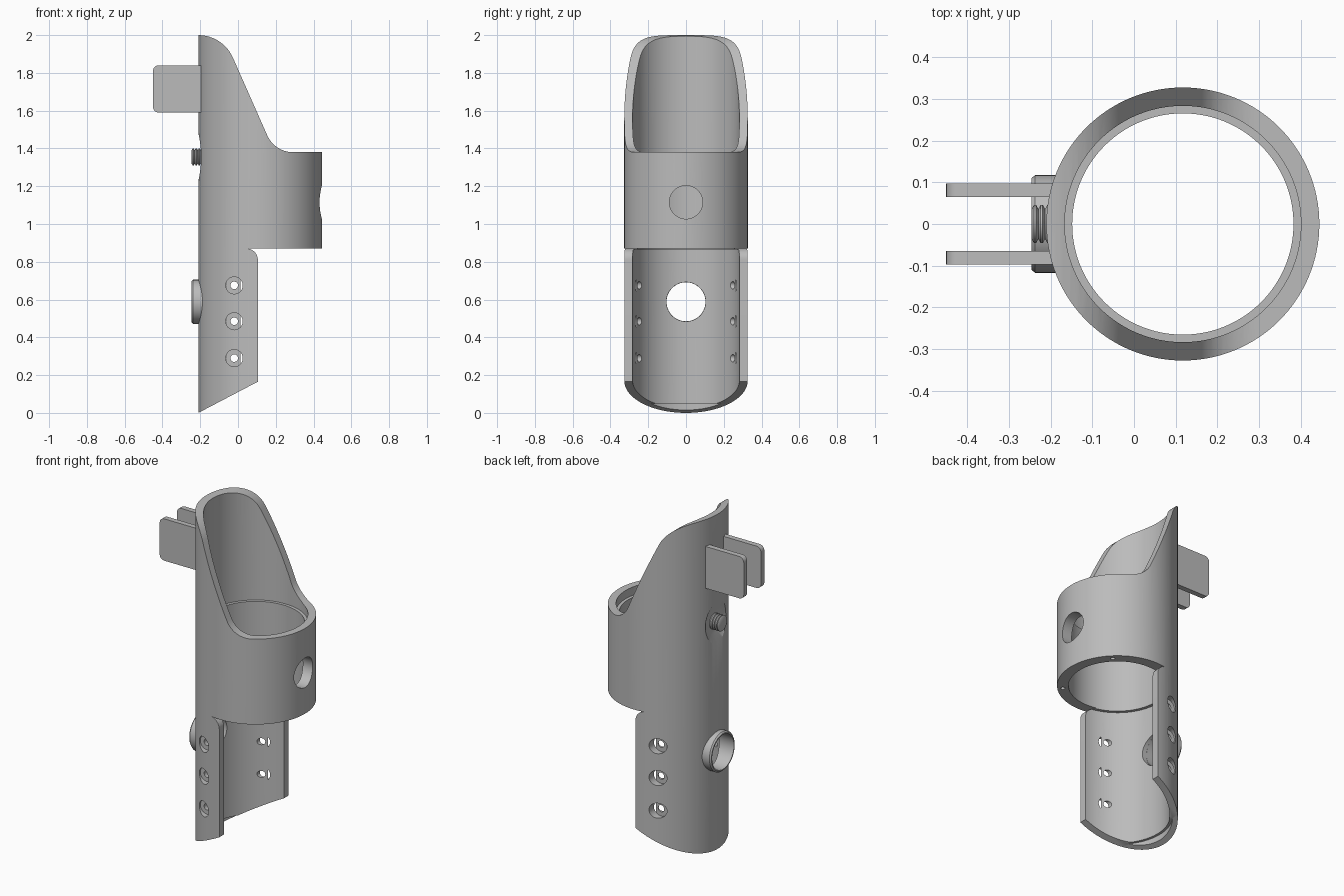
import bpy, bmesh, math
from mathutils import Matrix, Vector

cube = bpy.data.objects.get("Cube")
if cube:
    bpy.data.objects.remove(cube, do_unlink=True)

grey = bpy.data.materials.new("light grey")
grey.use_nodes = True
colour = (0.5, 0.5, 0.5, 1)
grey.diffuse_color = colour
grey.node_tree.nodes["Principled BSDF"].inputs["Base Color"].default_value = colour

TUBE_X = 0.117
ALONG_X = Matrix.Rotation(math.pi / 2, 4, 'Y')
ALONG_Y = Matrix.Rotation(-math.pi / 2, 4, 'X')
UPRIGHT = Matrix.Identity(4)


def finish(name, bm):
    bmesh.ops.recalc_face_normals(bm, faces=bm.faces)
    mesh = bpy.data.meshes.new(name)
    bm.to_mesh(mesh)
    bm.free()
    mesh.materials.append(grey)
    obj = bpy.data.objects.new(name, mesh)
    bpy.context.collection.objects.link(obj)
    return obj


def lathe(name, profile, centre, turn=UPRIGHT, steps=128):
    """Spin a closed (radius, height) profile round its axis."""
    bm = bmesh.new()
    vs = [bm.verts.new((r, 0, h)) for r, h in profile]
    es = [bm.edges.new((vs[i - 1], vs[i])) for i in range(len(vs))]
    bmesh.ops.spin(bm, geom=vs + es, axis=(0, 0, 1), cent=(0, 0, 0),
                   angle=math.tau, steps=steps)
    bmesh.ops.remove_doubles(bm, verts=bm.verts, dist=1e-5)
    bm.transform(Matrix.Translation(centre) @ turn)
    return finish(name, bm)


def drum(name, r1, r2, length, centre, turn=UPRIGHT, sides=64):
    bm = bmesh.new()
    bmesh.ops.create_cone(bm, cap_ends=True, segments=sides, radius1=r1,
                          radius2=r2, depth=length)
    bm.transform(Matrix.Translation(centre) @ turn)
    return finish(name, bm)


def slab(name, outline, y0, y1):
    """Extrude an (x, z) outline from y0 to y1."""
    bm = bmesh.new()
    face = bm.faces.new([bm.verts.new((x, y0, z)) for x, z in outline])
    ext = bmesh.ops.extrude_face_region(bm, geom=[face])
    bmesh.ops.translate(bm, vec=Vector((0, y1 - y0, 0)),
                        verts=[v for v in ext["geom"] if isinstance(v, bmesh.types.BMVert)])
    return finish(name, bm)


def arc(cx, cz, r, start, end, n=12):
    angles = [math.radians(start + (end - start) * i / n) for i in range(n + 1)]
    return [(cx + r * math.cos(a), cz + r * math.sin(a)) for a in angles]


def cut(target, cutter, operation='DIFFERENCE'):
    mod = target.modifiers.new("cut", 'BOOLEAN')
    mod.operation = operation
    mod.solver = 'EXACT'
    mod.object = cutter
    bpy.context.view_layer.objects.active = target
    bpy.ops.object.modifier_apply(modifier=mod.name)
    bpy.data.objects.remove(cutter, do_unlink=True)


# Socket shell: stepped tube trimmed to the side outline
shell = lathe("socket_shell", [
    (0.327, -0.02), (0.327, 2.02), (0.283, 2.02), (0.283, 1.33), (0.265, 1.33),
    (0.265, 0.865), (0.283, 0.865), (0.283, 0.05), (0.298, 0.05), (0.298, -0.02)],
    (TUBE_X, 0, 0))
outline = ([(-0.21, 0), (0.105, 0.165)]
           + arc(0.045, 0.81, 0.06, 0, 88)
           + [(0.5, 0.87), (0.5, 1.38)]
           + arc(0.292, 1.53, 0.15, 270, 204)
           + arc(-0.21, 1.8, 0.2, 24, 90)
           + [(-0.3, 2.0), (-0.3, 0)])
cut(shell, slab("trim_cutter", outline, -0.5, 0.5), 'INTERSECT')

# Round openings in the band and the lower back
cut(shell, drum("band_hole_cutter", 0.088, 0.088, 0.3, (0.42, 0, 1.115), ALONG_X))
cut(shell, drum("back_hole_cutter", 0.104, 0.104, 0.3, (-0.2, 0, 0.588), ALONG_X))

# Countersunk recess round the screw
cut(shell, drum("recess_cutter", 0.18, 0.075, 0.05, (-0.21, 0, 1.355), ALONG_X))

# Side fixing holes with counterbores
for z in (0.29, 0.485, 0.675):
    cut(shell, drum("fixing_cutter", 0.02, 0.02, 1, (-0.02, 0, z), ALONG_Y, 24))
    for side in (-1, 1):
        cut(shell, drum("counterbore_cutter", 0.045, 0.045, 0.2,
                        (-0.02, side * 0.363, z), ALONG_Y, 32))

# Small blind holes under the band
for side in (-1, 1):
    a = math.radians(45 * side)
    cut(shell, drum("pin_hole_cutter", 0.012, 0.012, 0.12,
                    (TUBE_X + 0.297 * math.cos(a), 0.297 * math.sin(a), 0.87), UPRIGHT, 16))

# Raised ring round the back opening
ring = lathe("back_ring", [(0.103, 0), (0.11, 0), (0.117, 0.008), (0.117, 0.07), (0.103, 0.07)],
             (-0.245, 0, 0.588), ALONG_X, 64)

# Threaded screw
pitch, turns = 0.016, 4
thread = [(0, 0)]
for i in range(turns):
    thread += [(0.036, i * pitch), (0.046, (i + 0.35) * pitch), (0.046, (i + 0.65) * pitch)]
thread += [(0.036, turns * pitch), (0, turns * pitch)]
screw = lathe("threaded_screw", thread, (-0.245, 0, 1.355), ALONG_X, 48)

# Pair of rounded lugs
parts = [shell, ring, screw]
lug = (arc(-0.42, 1.62, 0.03, 270, 180, 6) + arc(-0.42, 1.81, 0.03, 180, 90, 6)
       + [(-0.18, 1.84), (-0.18, 1.59)])
for name, y in (("left_lug", 0.065), ("right_lug", -0.097)):
    parts.append(slab(name, lug, y, y + 0.032))

bpy.ops.object.select_all(action='DESELECT')
for obj in parts:
    obj.select_set(True)
bpy.context.view_layer.objects.active = shell
bpy.ops.object.shade_smooth_by_angle(angle=math.radians(30))
